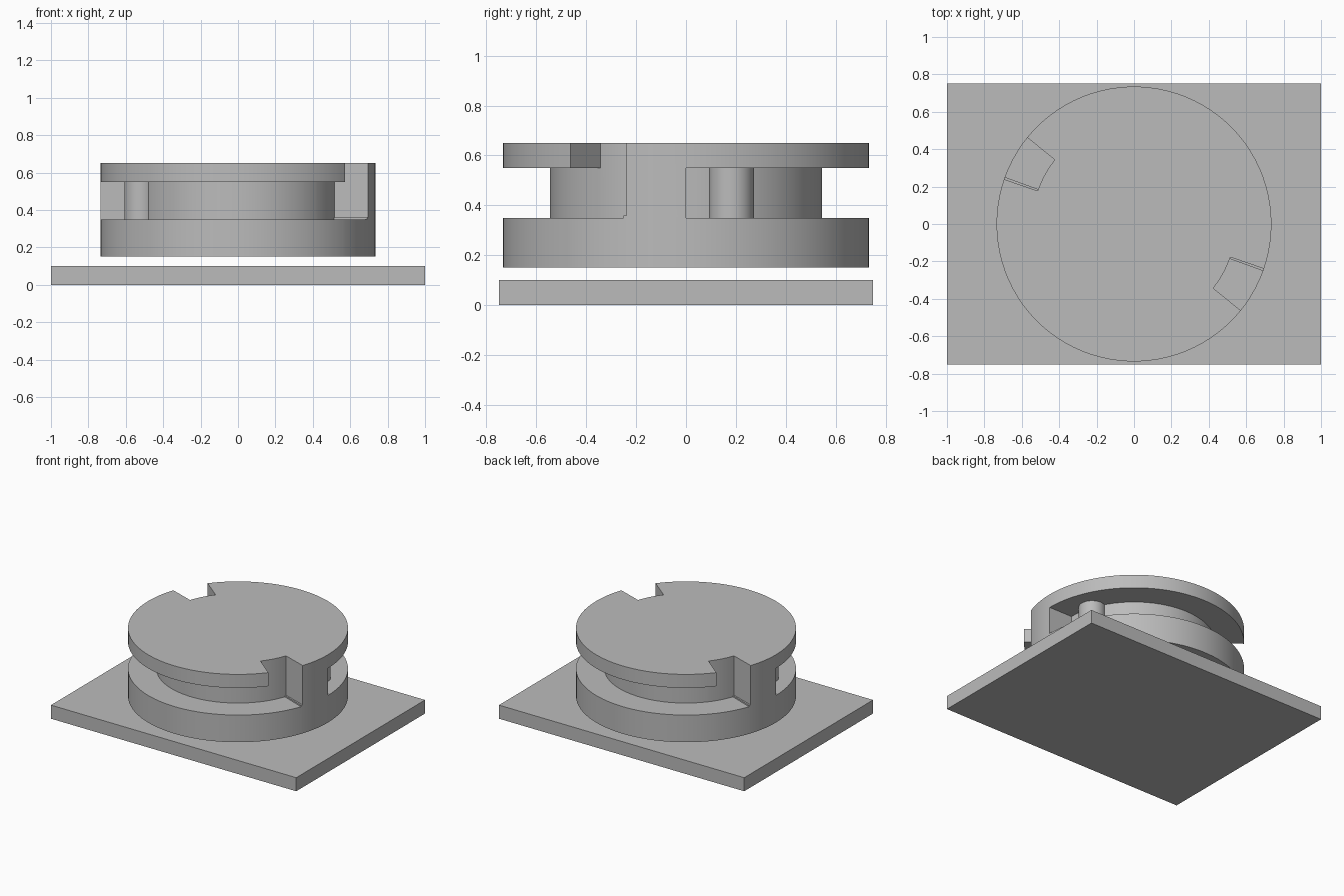
import bpy, bmesh
from math import radians, sin, cos

cube = bpy.data.objects.get("Cube")
if cube:
    bpy.data.objects.remove(cube)

grey = bpy.data.materials.new("plain grey")
grey.use_nodes = True
colour = (0.5, 0.5, 0.5, 1)
grey.diffuse_color = colour
grey.node_tree.nodes["Principled BSDF"].inputs["Base Color"].default_value = colour


def finish(obj, name):
    obj.name = name
    obj.data.materials.clear()
    obj.data.materials.append(grey)
    bpy.ops.object.select_all(action='DESELECT')
    obj.select_set(True)
    bpy.context.view_layer.objects.active = obj
    bpy.ops.object.shade_smooth_by_angle(angle=radians(30))


# Base plate
bpy.ops.mesh.primitive_cube_add(size=1, location=(0, 0, 0.05))
plate = bpy.context.object
plate.scale = (2, 1.5, 0.1)
bpy.ops.object.transform_apply(location=False, rotation=False, scale=True)
finish(plate, "base_plate")

# Grooved disc: solid cells between radii, angles and heights
radii = [0, 0.545, 0.735]
heights = [0.15, 0.35, 0.36, 0.55, 0.65]
half = sorted(set(range(0, 180, 4)) | {141, 161})
angles = half + [a + 180 for a in half]
N = len(angles)


def solid(r, a, z):
    """Is this cell filled? The groove and notch repeat every half turn."""
    if r < 0 or r > 1 or z < 0 or z > 3:
        return False
    if r == 0 or z == 0:
        return True
    start = angles[a % N] % 180
    groove = start < 160 and z < 3
    notch = 141 <= start < 161 and z > 1
    return not (groove or notch)


bm = bmesh.new()
cache = {}


def vert(r, a, z):
    key = (r, a % N if r else 0, z)
    if key not in cache:
        t = radians(angles[a % N])
        cache[key] = bm.verts.new((radii[r] * cos(t), radii[r] * sin(t), heights[z]))
    return cache[key]


def face(*corners):
    verts = list(dict.fromkeys(vert(*c) for c in corners))
    if len(verts) > 2:
        bm.faces.new(verts)


for a in range(N):
    b = a + 1
    for r in range(2):
        s = r + 1
        for z in range(4):
            t = z + 1
            if not solid(r, a, z):
                continue
            if not solid(r, a, t):
                face((r, a, t), (s, a, t), (s, b, t), (r, b, t))
            if not solid(r, a, z - 1):
                face((r, a, z), (r, b, z), (s, b, z), (s, a, z))
            if not solid(s, a, z):
                face((s, a, z), (s, b, z), (s, b, t), (s, a, t))
            if not solid(r, b, z):
                face((r, b, z), (r, b, t), (s, b, t), (s, b, z))
            if not solid(r, a - 1, z):
                face((r, a, z), (s, a, z), (s, a, t), (r, a, t))
bmesh.ops.recalc_face_normals(bm, faces=bm.faces)
mesh = bpy.data.meshes.new("grooved_disc")
bm.to_mesh(mesh)
bm.free()
disc = bpy.data.objects.new("grooved_disc", mesh)
bpy.context.collection.objects.link(disc)
finish(disc, "grooved_disc")

# Round stop pins inside the groove
for side, name in ((1, "left_pin"), (-1, "right_pin")):
    bpy.ops.mesh.primitive_cylinder_add(
        vertices=48, radius=0.09, depth=0.2,
        location=(side * 0.518, side * 0.182, 0.45))
    finish(bpy.context.object, name)
